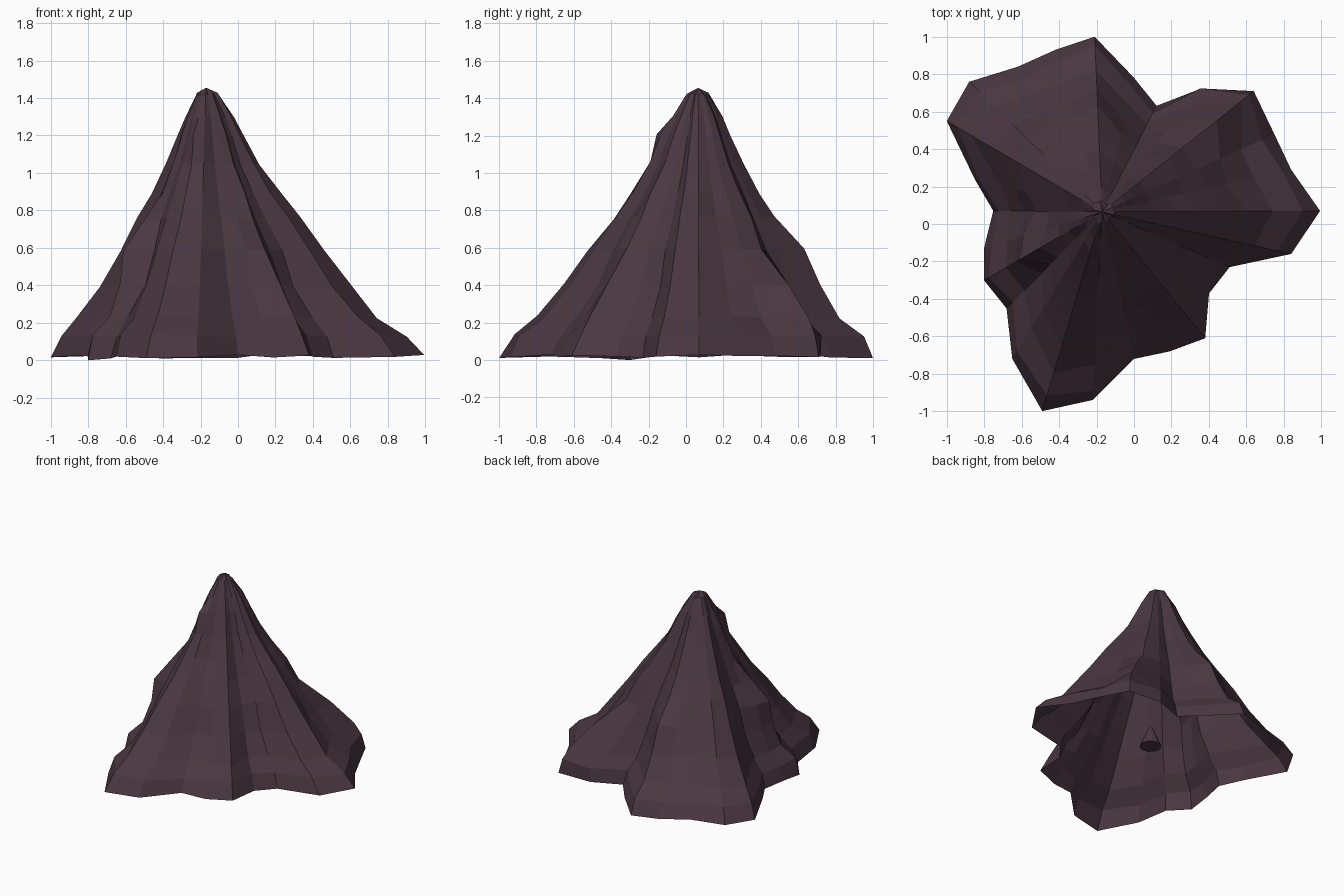
import bpy
import bmesh
import random
from mathutils import Vector

random.seed(11)

default_cube = bpy.data.objects.get("Cube")
if default_cube:
    bpy.data.objects.remove(default_cube, do_unlink=True)


def make_material(name, colour):
    material = bpy.data.materials.new(name)
    material.use_nodes = True
    material.diffuse_color = colour
    shader = material.node_tree.nodes["Principled BSDF"]
    shader.inputs["Base Color"].default_value = colour
    shader.inputs["Roughness"].default_value = 0.9
    return material


def build_object(name, bm, material):
    mesh = bpy.data.meshes.new(name)
    bm.to_mesh(mesh)
    bm.free()
    mesh.materials.append(material)
    obj = bpy.data.objects.new(name, mesh)
    bpy.context.collection.objects.link(obj)
    return obj


def skin_rings(bm, rings, peak):
    """Join neighbouring rings with quads and close the top with a fan."""
    count = len(rings[0])
    for lower, upper in zip(rings, rings[1:]):
        for i in range(count):
            j = (i + 1) % count
            bm.faces.new((lower[i], lower[j], upper[j], upper[i]))
    tip = bm.verts.new(peak)
    top = rings[-1]
    for i in range(count):
        bm.faces.new((top[i], top[(i + 1) % count], tip))


rock = make_material("dark purple rock", (0.070, 0.039, 0.054, 1.0))

# Footprint of the mountain, counter-clockwise from its left spur
FOOTPRINT = [
    (.995, .07), (.84, .29), (.75, .48), (.64, .71), (.35, .72), (.12, .63),
    (0, .78), (-.21, 1), (-.42, .93), (-.62, .84), (-.88, .76), (-1, .55),
    (-.85, .24), (-.75, .07), (-.8, -.13), (-.8, -.3), (-.68, -.45),
    (-.65, -.72), (-.49, -1), (-.22, -.94), (0, -.72), (.19, -.68),
    (.38, -.61), (.4, -.37), (.51, -.23), (.84, -.16),
]
# Slope of the flanks: height and share of the footprint radius
SLOPE = [
    (.02, 1), (.13, .94), (.23, .81), (.4, .68), (.59, .57), (.76, .45),
    (.9, .355), (1.05, .265), (1.2, .19), (1.3, .14), (1.42, .065),
]
# Ledges and hollows: extra share by footprint corner and slope level
LEDGES = {
    (3, 1): .05, (3, 2): .1, (3, 3): .08, (3, 4): -.04, (4, 1): .05,
    (4, 2): .07, (7, 3): .04, (7, 4): .05, (8, 4): .03, (11, 2): .05,
    (11, 3): .02, (15, 3): .04, (15, 4): .11, (15, 5): .05, (14, 4): .06,
    (16, 3): -.05, (16, 4): -.04, (18, 8): .03, (19, 8): .02,
    (22, 2): .03, (22, 3): .03, (22, 6): .02,
}
AXIS = Vector((-.17, .065, 0))
PEAK_HEIGHT = 1.455
MEAN_RADIUS = .85

# Mountain shell, open underneath; spurs fade towards the peak
bm = bmesh.new()
rings = []
for level, (height, share) in enumerate(SLOPE):
    ring = []
    rough = 0 if level in (0, len(SLOPE) - 1) else .022
    for corner, (x, y) in enumerate(FOOTPRINT):
        spoke = Vector((x, y, 0)) - AXIS
        fade = .25 * height
        radius = spoke.length * (1 - fade) + MEAN_RADIUS * fade
        radius *= share + LEDGES.get((corner, level), 0)
        radius *= 1 + random.uniform(-rough, rough)
        point = AXIS + spoke.normalized() * radius
        point.z = height + random.uniform(-.01, .01)
        if level == 0:
            point.z = random.uniform(.01, .03)
        ring.append(bm.verts.new(point))
    rings.append(ring)
rings[0][15].co.z = 0
skin_rings(bm, rings, AXIS + Vector((0, 0, PEAK_HEIGHT)))
build_object("mountain", bm, rock)

# Small stone spire hidden inside the hollow
bm = bmesh.new()
bmesh.ops.create_cone(bm, cap_ends=True, segments=12, radius1=.08,
                      radius2=.015, depth=.15)
bmesh.ops.translate(bm, verts=bm.verts, vec=AXIS + Vector((.05, -.02, .2)))
build_object("inner_spire", bm, rock)
